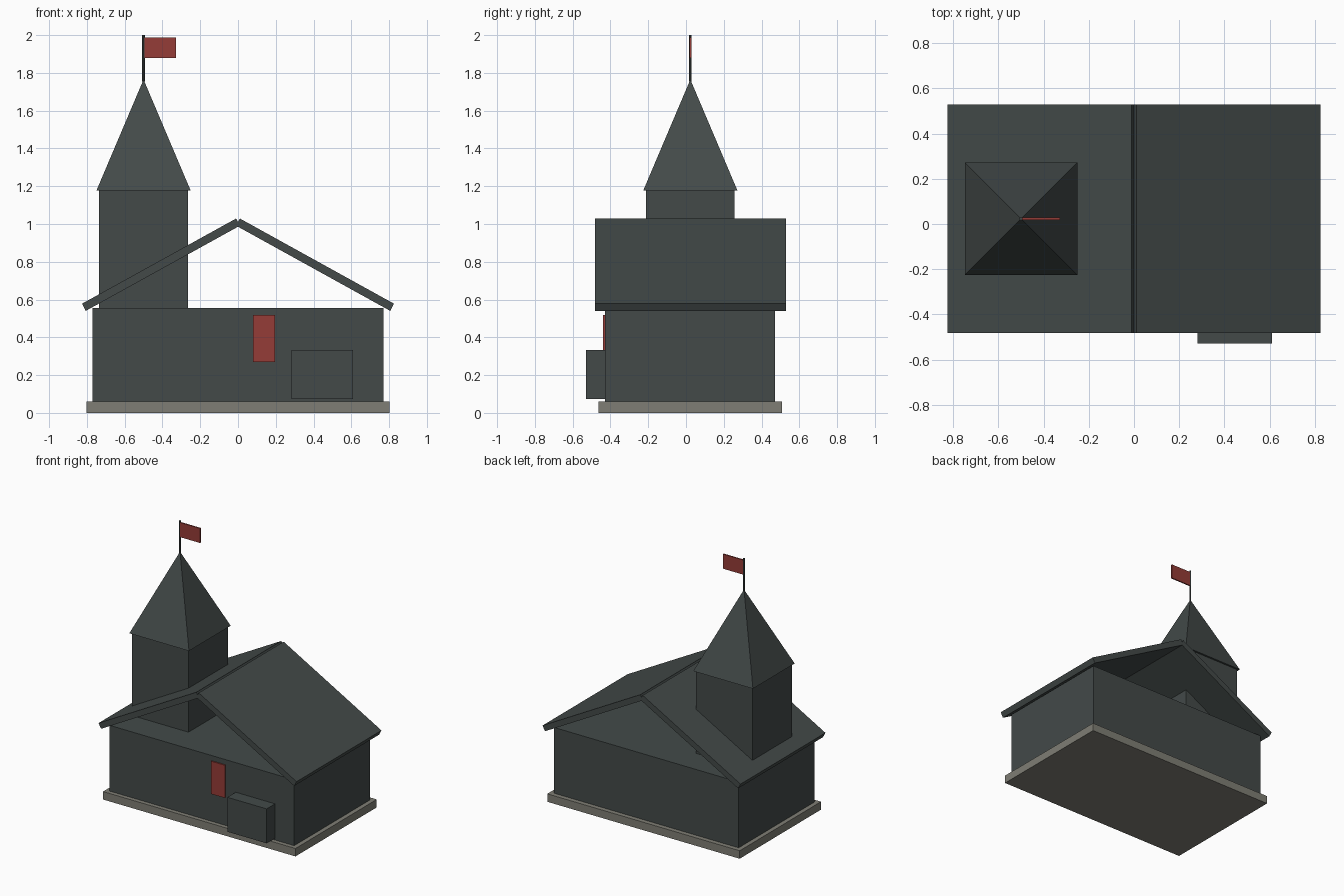
import bpy, bmesh, math
from mathutils import Matrix

if "Cube" in bpy.data.objects:
    bpy.data.objects.remove(bpy.data.objects["Cube"])


def material(name, rgb):
    m = bpy.data.materials.new(name)
    m.diffuse_color = (*rgb, 1)
    m.use_nodes = True
    m.node_tree.nodes["Principled BSDF"].inputs["Base Color"].default_value = m.diffuse_color
    return m


SLATE = material("dark slate", (0.056, 0.068, 0.066))
STONE = material("warm grey stone", (0.212, 0.208, 0.176))
RED = material("brick red", (0.30, 0.045, 0.038))


def finish(name, bm, mat):
    bmesh.ops.recalc_face_normals(bm, faces=bm.faces)
    me = bpy.data.meshes.new(name)
    bm.to_mesh(me)
    bm.free()
    me.materials.append(mat)
    ob = bpy.data.objects.new(name, me)
    bpy.context.collection.objects.link(ob)
    return ob


def box(name, x, y, z, mat):
    """Box from (min, max) pairs on each axis."""
    bm = bmesh.new()
    bmesh.ops.create_cube(bm, size=1)
    for v in bm.verts:
        v.co = [r[0] if c < 0 else r[1] for c, r in zip(v.co, (x, y, z))]
    return finish(name, bm, mat)


def cone(name, sides, r1, r2, z, xy, turn, mat):
    """Upright cone, pyramid or cylinder between two heights."""
    bm = bmesh.new()
    bmesh.ops.create_cone(bm, cap_ends=True, segments=sides, radius1=r1, radius2=r2,
                          depth=z[1] - z[0],
                          matrix=Matrix.Translation((*xy, sum(z) / 2)) @ Matrix.Rotation(turn, 4, 'Z'))
    bmesh.ops.remove_doubles(bm, verts=bm.verts, dist=1e-5)
    return finish(name, bm, mat)


TX, TY = -0.5, 0.023  # tower axis

# Foundation and walls
box("foundation", (-0.803, 0.803), (-0.462, 0.507), (0, 0.06), STONE)
box("main_walls", (-0.77, 0.77), (-0.43, 0.472), (0.06, 0.556), SLATE)

# Two sloping roof slabs, open gables beneath
for side, label in ((-1, "left"), (1, "right")):
    bm = bmesh.new()
    profile = [(0.01, 1.029), (0.826, 0.578), (0.806, 0.54), (-0.01, 0.991)]
    face = bm.faces.new([bm.verts.new((side * x, -0.482, z)) for x, z in profile])
    ext = bmesh.ops.extrude_face_region(bm, geom=[face])
    bmesh.ops.translate(bm, vec=(0, 1.012, 0),
                        verts=[g for g in ext["geom"] if isinstance(g, bmesh.types.BMVert)])
    finish(label + "_roof", bm, SLATE)

# Tower, spire and flag
box("tower", (TX - 0.235, TX + 0.235), (TY - 0.235, TY + 0.235), (0.556, 1.178), SLATE)
cone("spire", 4, 0.249 * math.sqrt(2), 0, (1.178, 1.765), (TX, TY), math.pi / 4, SLATE)
cone("flagpole", 8, 0.007, 0.007, (1.755, 2.0), (TX, TY), 0, SLATE)
box("flag", (TX + 0.005, -0.328), (TY - 0.005, TY + 0.005), (1.878, 1.988), RED)

# Front details
box("red_panel", (0.08, 0.197), (-0.439, -0.43), (0.27, 0.517), RED)
box("porch_block", (0.282, 0.61), (-0.53, -0.425), (0.073, 0.333), SLATE)
